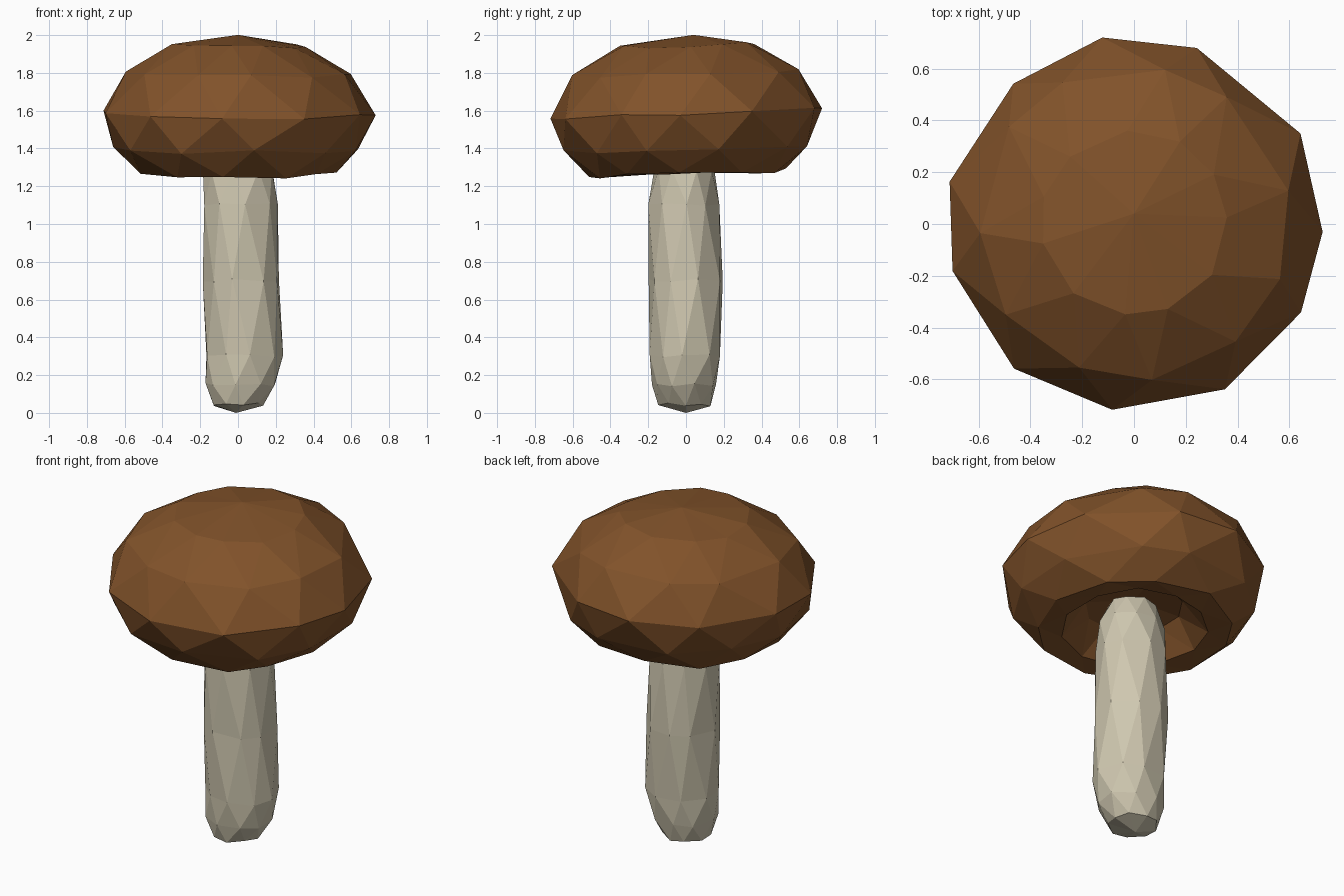
import bpy, bmesh, math, random

if "Cube" in bpy.data.objects:
    bpy.data.objects.remove(bpy.data.objects["Cube"])

random.seed(4)


def loft(name, rings, sides, bottom, top, color, jitter, tilt=0.0):
    """Faceted loft through staggered rings (z, cx, cy, rx, ry), closed by a tip at each end."""
    bm = bmesh.new()

    def vert(x, y, z):
        return bm.verts.new((x, y, z + tilt * y))

    loops = []
    for k, (z, cx, cy, rx, ry) in enumerate(rings):
        loop = []
        for i in range(sides):
            a = 2 * math.pi * (i + 0.5 * (k % 2) + random.uniform(-jitter, jitter)) / sides
            s = 1 + random.uniform(-0.02, 0.01)
            loop.append(vert(cx + rx * s * math.cos(a), cy + ry * s * math.sin(a),
                             z + random.uniform(-0.08, 0.08) * jitter))
        loops.append(loop)
    # Triangle strips between neighbouring staggered rings
    for k in range(len(loops) - 1):
        a, b = loops[k], loops[k + 1]
        for i in range(sides):
            j = (i + 1) % sides
            if k % 2 == 0:
                bm.faces.new((a[i], a[j], b[i]))
                bm.faces.new((a[j], b[j], b[i]))
            else:
                bm.faces.new((a[i], b[j], b[i]))
                bm.faces.new((a[i], a[j], b[j]))
    # End fans
    for loop, tip in ((loops[0], bottom), (loops[-1], top)):
        t = vert(*tip)
        for i in range(sides):
            bm.faces.new((loop[i], loop[(i + 1) % sides], t))
    bmesh.ops.recalc_face_normals(bm, faces=bm.faces)
    mesh = bpy.data.meshes.new(name)
    bm.to_mesh(mesh)
    bm.free()
    mat = bpy.data.materials.new(name + "_color")
    mat.diffuse_color = color
    mat.use_nodes = True
    mat.node_tree.nodes["Principled BSDF"].inputs["Base Color"].default_value = mat.diffuse_color
    mesh.materials.append(mat)
    obj = bpy.data.objects.new(name, mesh)
    bpy.context.collection.objects.link(obj)
    return obj


# Cap: from the hollow underside, around the rim and up over the dome
cap_profile = [(0.27, 1.41), (0.40, 1.275), (0.53, 1.267), (0.665, 1.40),
               (0.725, 1.585), (0.605, 1.80), (0.36, 1.945)]
cap_rings = [(z, 0, 0.003, r, r) for r, z in cap_profile]
loft("mushroom_cap", cap_rings, 11, (0, 0, 1.45), (0, 0.04, 2.0),
     (0.22, 0.085, 0.023, 1), 0.15, tilt=0.03)

# Stem: slightly crooked column with a rounded foot
stem_rings = [(0.045, 0.0, -0.01, 0.135, 0.14), (0.15, 0.015, -0.01, 0.19, 0.175),
              (0.30, 0.03, -0.005, 0.208, 0.19), (0.70, 0.02, 0.0, 0.207, 0.202),
              (1.10, 0.01, -0.01, 0.2, 0.19), (1.28, 0.005, -0.01, 0.193, 0.165),
              (1.41, 0.0, -0.01, 0.14, 0.12)]
loft("mushroom_stem", stem_rings, 9, (-0.01, 0, 0), (0, 0, 1.47),
     (0.62, 0.57, 0.43, 1), 0.12)
